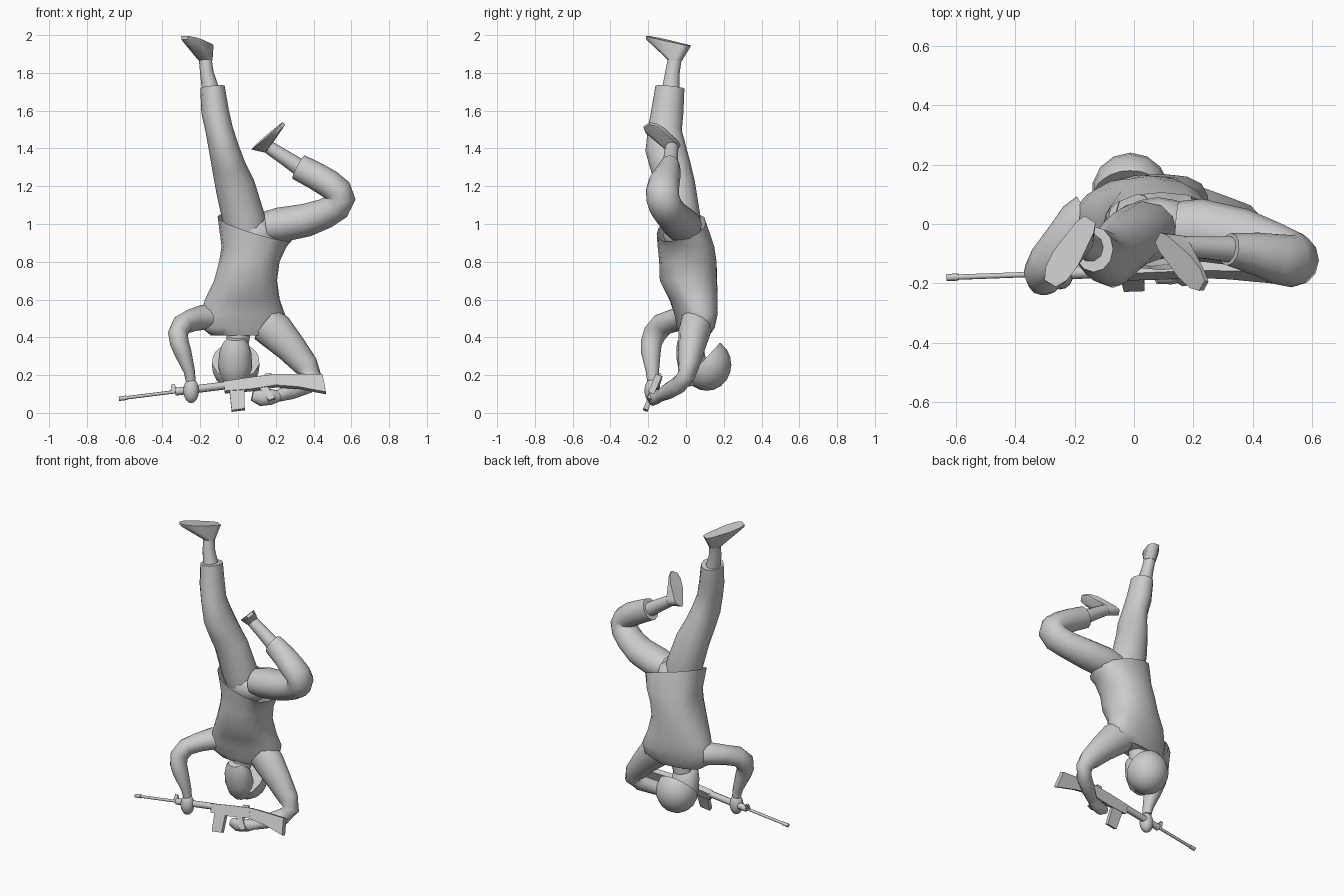
import bpy, bmesh, math
from mathutils import Vector as V

if "Cube" in bpy.data.objects:
    bpy.data.objects.remove(bpy.data.objects["Cube"])

grey = bpy.data.materials.new("plain grey")
grey.diffuse_color = (0.6, 0.6, 0.6, 1)
grey.use_nodes = True
grey.node_tree.nodes["Principled BSDF"].inputs["Base Color"].default_value = grey.diffuse_color


def finish(name, bm, angle=50):
    bmesh.ops.recalc_face_normals(bm, faces=bm.faces[:])
    me = bpy.data.meshes.new(name)
    bm.to_mesh(me)
    bm.free()
    me.materials.append(grey)
    me.shade_smooth()
    me.set_sharp_from_angle(angle=math.radians(angle))
    ob = bpy.data.objects.new(name, me)
    bpy.context.collection.objects.link(ob)
    return ob


def tube(name, pts, n=12, ref=(0, 1, 0), caps=(True, True), tilt=None, power=1):
    """Loft of ellipses; pts are (x, y, z, radius across ref, radius along ref, turn)."""
    bm, rings, ref = bmesh.new(), [], V(ref)
    c = [V(p[:3]) for p in pts]
    for i, p in enumerate(pts):
        t = V((0, 0, 0))
        if i > 0:
            t += (c[i] - c[i - 1]).normalized()
        if i < len(c) - 1:
            t += (c[i + 1] - c[i]).normalized()
        r = ref.copy()
        if tilt:
            t = V((0, 0, 1))
            turn = math.radians(p[5])
            r = V((-math.sin(turn), math.cos(turn), 0))
        a = t.cross(r).normalized()
        b = a.cross(t).normalized()
        ring = []
        for k in range(n):
            w = 2 * math.pi * k / n
            cw, sw = [math.copysign(abs(q) ** power, q) for q in (math.cos(w), math.sin(w))]
            co = c[i] + a * p[3] * cw + b * p[4] * sw
            if tilt and i == 0:
                co.z += tilt[0] * (co.x - c[0].x) + tilt[1] * (co.y - c[0].y)
            ring.append(bm.verts.new(co))
        rings.append(ring)
    for r, s in zip(rings, rings[1:]):
        for k in range(n):
            bm.faces.new((r[k], r[(k + 1) % n], s[(k + 1) % n], s[k]))
    for r, cap in ((rings[0], caps[0]), (rings[-1], caps[1])):
        if cap:
            bm.faces.new(r)
    return finish(name, bm)


def ball(name, center, size, cut=None):
    """Ellipsoid, optionally sliced by a plane (point, normal), keeping the back side."""
    bm = bmesh.new()
    bmesh.ops.create_uvsphere(bm, u_segments=14, v_segments=10, radius=1)
    for v in bm.verts:
        v.co = V([v.co[i] * size[i] + center[i] for i in range(3)])
    if cut:
        bmesh.ops.bisect_plane(bm, geom=bm.verts[:] + bm.edges[:] + bm.faces[:],
                               plane_co=cut[0], plane_no=cut[1], clear_outer=True)
        rim = [e for e in bm.edges if e.is_boundary]
        bmesh.ops.holes_fill(bm, edges=rim, sides=0)
    return finish(name, bm)


def shoe(name, ankle, leg, heel, toe, r=.037):
    """Wedge-shaped shoe: hull of a round ankle and a flat sole."""
    bm = bmesh.new()
    ankle, leg, heel, toe = V(ankle), V(leg).normalized(), V(heel), V(toe)
    d = toe - heel
    s = d.cross(leg).normalized()
    f = leg.cross(s).normalized()
    for k in range(10):
        w = 2 * math.pi * k / 10
        bm.verts.new(ankle + s * r * math.cos(w) + f * r * math.sin(w))
    for t, half in ((0, .022), (.12, .034), (.6, .048), (.85, .042), (1, .022)):
        for sign in (-1, 1):
            bm.verts.new(heel + d * t + s * half * sign)
            if t > .8:
                bm.verts.new(heel + d * t + s * half * sign * .9 - leg * .018)
    bmesh.ops.convex_hull(bm, input=bm.verts[:])
    return finish(name, bm, 45)


# Tunic with a slanted open hem, shoulders turned a little, and trouser seat inside it
tube("tunic", [
    (.092, -.025, .98, .2, .13, 0), (.085, 0, .88, .172, .15, 0), (.06, .01, .8, .16, .152, 0),
    (.04, .013, .7, .167, .152, 4), (.023, .04, .6, .2, .125, 8), (.025, .053, .52, .228, .105, 10),
    (.02, .052, .45, .218, .09, 10), (.02, .05, .41, .165, .07, 8)],
    16, caps=(False, True), tilt=(-.3, .25), power=.85)
ball("trouser_seat", (.08, -.015, .94), (.145, .105, .1))

# Straight leg
tube("straight_trouser_leg", [
    (.05, -.02, .95, .105, .095), (.03, -.028, 1.03, .113, .105), (-.015, -.05, 1.2, .105, .1),
    (-.048, -.08, 1.3, .09, .107), (-.075, -.108, 1.4, .08, .108), (-.1, -.112, 1.5, .073, .09),
    (-.122, -.098, 1.6, .073, .085), (-.135, -.085, 1.725, .065, .077)], caps=(False, True))
tube("straight_ankle", [(-.147, -.08, 1.72, .045, .048), (-.165, -.072, 1.8, .036, .04),
                        (-.173, -.06, 1.87, .034, .038)], 10, caps=(False, False))
shoe("straight_shoe", (-.172, -.058, 1.865), (0, .05, 1), (-.148, .016, 1.945), (-.282, -.2, 1.995))

# Bent leg
tube("bent_trouser_leg", [
    (.15, -.018, .985, .082, .095), (.22, -.02, .995, .092, .105), (.36, -.045, 1.02, .088, .098),
    (.46, -.08, 1.055, .08, .09), (.522, -.108, 1.092, .077, .09), (.546, -.122, 1.135, .076, .088),
    (.53, -.125, 1.175, .075, .088), (.48, -.118, 1.214, .075, .084),
    (.41, -.1, 1.255, .073, .072), (.32, -.085, 1.302, .07, .055)], caps=(False, True))
tube("bent_ankle", [(.32, -.085, 1.303, .045, .045), (.25, -.08, 1.35, .04, .04),
                    (.165, -.075, 1.405, .035, .036)], 10, caps=(False, False))
shoe("bent_shoe", (.165, -.075, 1.405), (-.8, .05, .6), (.08, -.045, 1.405), (.228, -.208, 1.528), .035)

# Neck, face and helmet
tube("neck", [(.005, .045, .43, .062, .058), (-.005, .04, .36, .06, .06)], caps=(False, False))
tube("face", [
    (-.012, -.012, .395, .045, .035), (-.012, .0, .365, .07, .056), (-.014, .02, .32, .085, .075),
    (-.015, .035, .25, .09, .077), (-.015, .05, .19, .078, .07), (-.015, .06, .15, .045, .045)])
ball("helmet", (-.012, .11, .255), (.13, .13, .138), ((0, .1, .285), (0, -.73, .68)))

# Arm holding the front of the rifle
tube("fore_arm_sleeve", [
    (-.15, .025, .505, .07, .08), (-.19, 0, .505, .066, .076), (-.245, -.06, .49, .06, .065),
    (-.295, -.125, .468, .055, .065), (-.318, -.165, .42, .053, .062),
    (-.31, -.184, .37, .05, .056), (-.292, -.186, .32, .046, .052),
    (-.258, -.178, .22, .03, .035), (-.25, -.176, .17, .026, .03)], caps=(False, True))
ball("front_hand", (-.248, -.178, .118), (.042, .042, .066))

# Arm holding the grip of the rifle
tube("rear_arm_sleeve", [
    (.15, .055, .47, .1, .086), (.2, .045, .43, .1, .086), (.28, .03, .345, .082, .072),
    (.36, .015, .25, .066, .056), (.392, -.002, .19, .052, .047), (.36, -.04, .148, .05, .045),
    (.28, -.095, .115, .044, .04), (.21, -.14, .088, .03, .03)], caps=(False, True))
tube("rear_hand", [(.225, -.13, .09, .027, .027), (.175, -.16, .085, .042, .034),
                   (.12, -.175, .08, .044, .03), (.075, -.18, .09, .026, .022)], 10)

# Rifle, laid out along its own axis and rolled
origin = V((-.63, -.18, .075))
U = V((1.08, .04, .135)).normalized()
up = V((0, .42, 1))
up = (up - U * up.dot(U)).normalized()
W = U.cross(up)


def at(u, v, w=0):
    return origin + U * u + up * v + W * w


def plate(name, profile, thick):
    bm = bmesh.new()
    a, b = [[bm.verts.new(at(u, v, s * thick / 2)) for u, v in profile] for s in (-1, 1)]
    bm.faces.new(a)
    bm.faces.new(b)
    for k in range(len(a)):
        j = (k + 1) % len(a)
        bm.faces.new((a[k], a[j], b[j], b[k]))
    return finish(name, bm, 30)


def rod(name, u0, u1, r, v=0, n=8):
    return tube(name, [(*at(u0, v), r, r), (*at(u1, v), r, r)], n)


rod("barrel", 0, .32, .009)
rod("muzzle", 0, .04, .012)
rod("handguard", .3, .57, .021)
plate("receiver", [(.56, -.038), (.56, .018), (.72, .022), (.84, .022), (.84, -.04), (.7, -.045)], .036)
plate("stock", [(.83, -.04), (.83, .022), (.88, .018), (1.085, -.01), (1.09, -.115), (.95, -.066)], .034)
plate("magazine", [(.585, -.035), (.665, -.035), (.652, -.15), (.582, -.15)], .026)
plate("grip", [(.74, -.035), (.785, -.035), (.82, -.11), (.785, -.12)], .026)
plate("front_sight", [(.275, 0), (.32, 0), (.3, .042), (.285, .042)], .012)
plate("rear_sight", [(.775, .02), (.825, .02), (.815, .036), (.785, .036)], .016)
